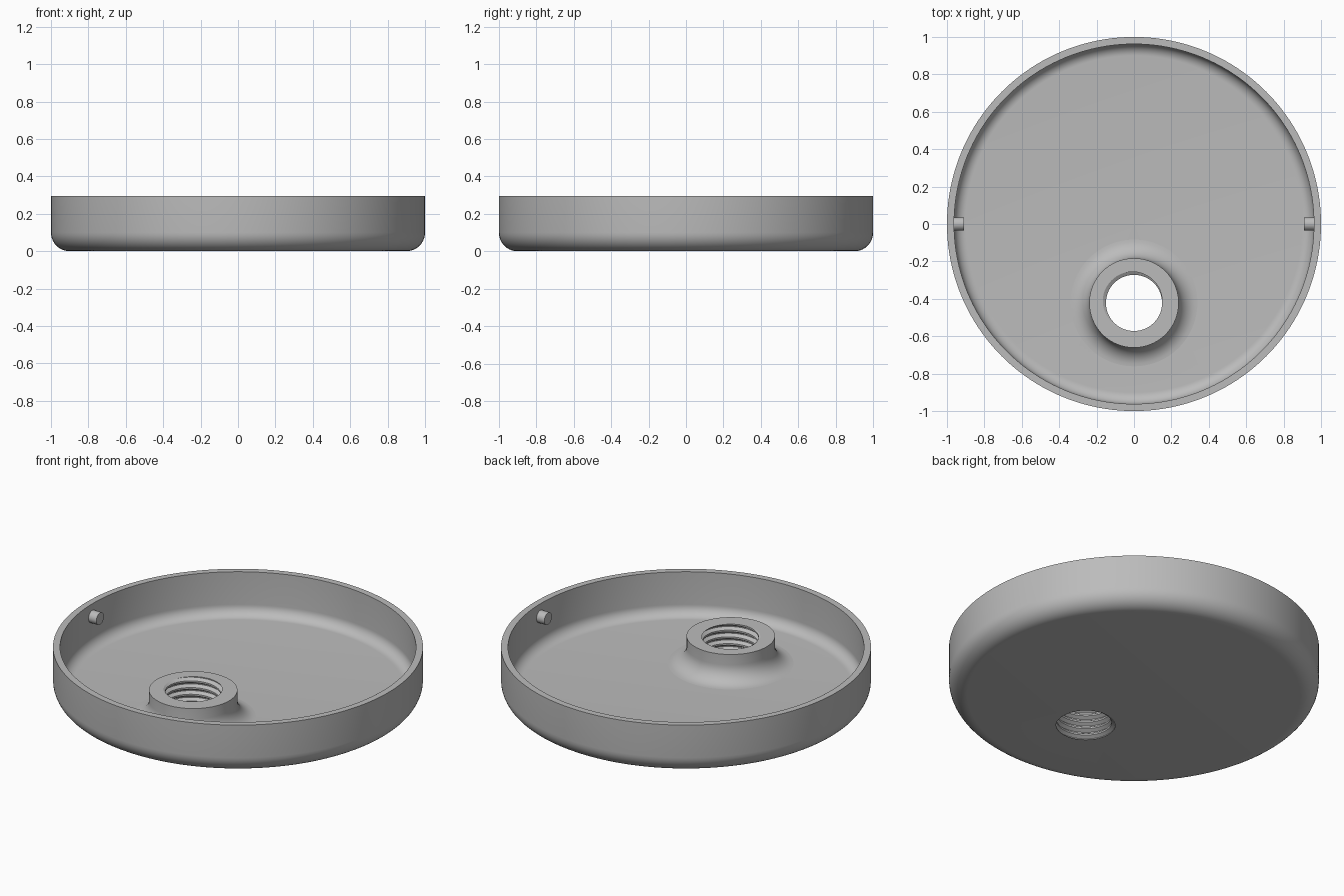
import bpy, bmesh, math
from math import pi, sin, cos

if "Cube" in bpy.data.objects:
    bpy.data.objects.remove(bpy.data.objects["Cube"], do_unlink=True)

HEIGHT, WALL, FILLET = 0.295, 0.038, 0.1
BOSS_Y, BOSS_R, BOSS_TOP = -0.422, 0.239, 0.2
PITCH, CREST_R, ROOT_R, BORE_R = 0.04, 0.15, 0.17, 0.173

grey = bpy.data.materials.new("plain grey")
grey.use_nodes = True
grey.diffuse_color = (0.5, 0.5, 0.5, 1)
grey.node_tree.nodes["Principled BSDF"].inputs["Base Color"].default_value = (0.5, 0.5, 0.5, 1)


def finish(obj):
    if not obj.data.materials:
        obj.data.materials.append(grey)
    bpy.ops.object.select_all(action='DESELECT')
    obj.select_set(True)
    bpy.context.view_layer.objects.active = obj
    bpy.ops.object.shade_smooth_by_angle(angle=math.radians(30))


def lathe(name, rows, segments, centre_y=0):
    """Turn rows, each a function of the angle giving (radius, z), round a vertical axis."""
    bm = bmesh.new()
    columns = []
    for i in range(segments + 1):
        a = 2 * pi * i / segments
        points = [row(a) for row in rows]
        columns.append([bm.verts.new((r * cos(a), r * sin(a) + centre_y, z)) for r, z in points])
    for left, right in zip(columns, columns[1:]):
        for j in range(len(rows) - 1):
            bm.faces.new((left[j], right[j], right[j + 1], left[j + 1]))
    bmesh.ops.remove_doubles(bm, verts=bm.verts, dist=1e-5)
    bmesh.ops.recalc_face_normals(bm, faces=bm.faces)
    mesh = bpy.data.meshes.new(name)
    bm.to_mesh(mesh)
    bm.free()
    obj = bpy.data.objects.new(name, mesh)
    bpy.context.collection.objects.link(obj)
    return obj


def ring(r, z):
    return lambda a: (r, z)


def arc(r, z, radius, start, end, steps=10):
    angles = [math.radians(start + (end - start) * i / steps) for i in range(steps + 1)]
    return [ring(r + radius * cos(t), z + radius * sin(t)) for t in angles]


# Round dish with rounded lower edge
dish_rows = [ring(0, 0)] + arc(1 - FILLET, FILLET, FILLET, -90, 0)
dish_rows += [ring(1, HEIGHT), ring(1 - WALL, HEIGHT)]
dish_rows += arc(1 - FILLET, FILLET, FILLET - WALL, 0, -90) + [ring(0, WALL)]
dish = lathe("dish", dish_rows, 160)

# Opening through the dish floor
cutter = lathe("bore_cutter", [ring(0, -0.1), ring(BORE_R, -0.1), ring(BORE_R, 0.15), ring(0, 0.15)],
               96, BOSS_Y)
cutter.hide_render = True
cut = dish.modifiers.new("bore", 'BOOLEAN')
cut.operation = 'DIFFERENCE'
cut.solver = 'EXACT'
cut.object = cutter
bpy.context.view_layer.objects.active = dish
bpy.ops.object.modifier_apply(modifier=cut.name)
bpy.data.objects.remove(cutter, do_unlink=True)
finish(dish)

# Thread profile: fraction of the pitch and radius
THREAD = [(0, CREST_R), (0.25, CREST_R), (0.56, ROOT_R), (0.69, ROOT_R), (1, CREST_R)]


def thread_radius(turns):
    f = turns % 1
    for (f0, r0), (f1, r1) in zip(THREAD, THREAD[1:]):
        if f <= f1:
            return r0 + (r1 - r0) * (f - f0) / (f1 - f0)


def helix(turn):
    """Row that climbs one pitch per turn, held between the ends of the bore."""
    def row(a):
        z = min(max((turn + a / (2 * pi)) * PITCH, 0), BOSS_TOP)
        return thread_radius(z / PITCH - a / (2 * pi)), z
    return row


# Threaded boss flaring into the floor
boss_rows = arc(BOSS_R + FILLET, WALL + FILLET, FILLET, 270, 180)
boss_rows.append(ring(BOSS_R, BOSS_TOP))
turns = [n + f for n in range(-2, 7) for f, r in THREAD[:-1]]
boss_rows += [helix(t) for t in reversed(turns)]
boss_rows.append(ring(BORE_R, 0))
finish(lathe("threaded_boss", boss_rows, 96, BOSS_Y))

# Small pins on the inner wall
for side, name in ((1, "left_pin"), (-1, "right_pin")):
    bpy.ops.mesh.primitive_cylinder_add(vertices=32, radius=0.036, depth=0.07,
                                        location=(side * 0.945, 0, 0.22), rotation=(0, pi / 2, 0))
    pin = bpy.context.object
    pin.name = name
    finish(pin)
